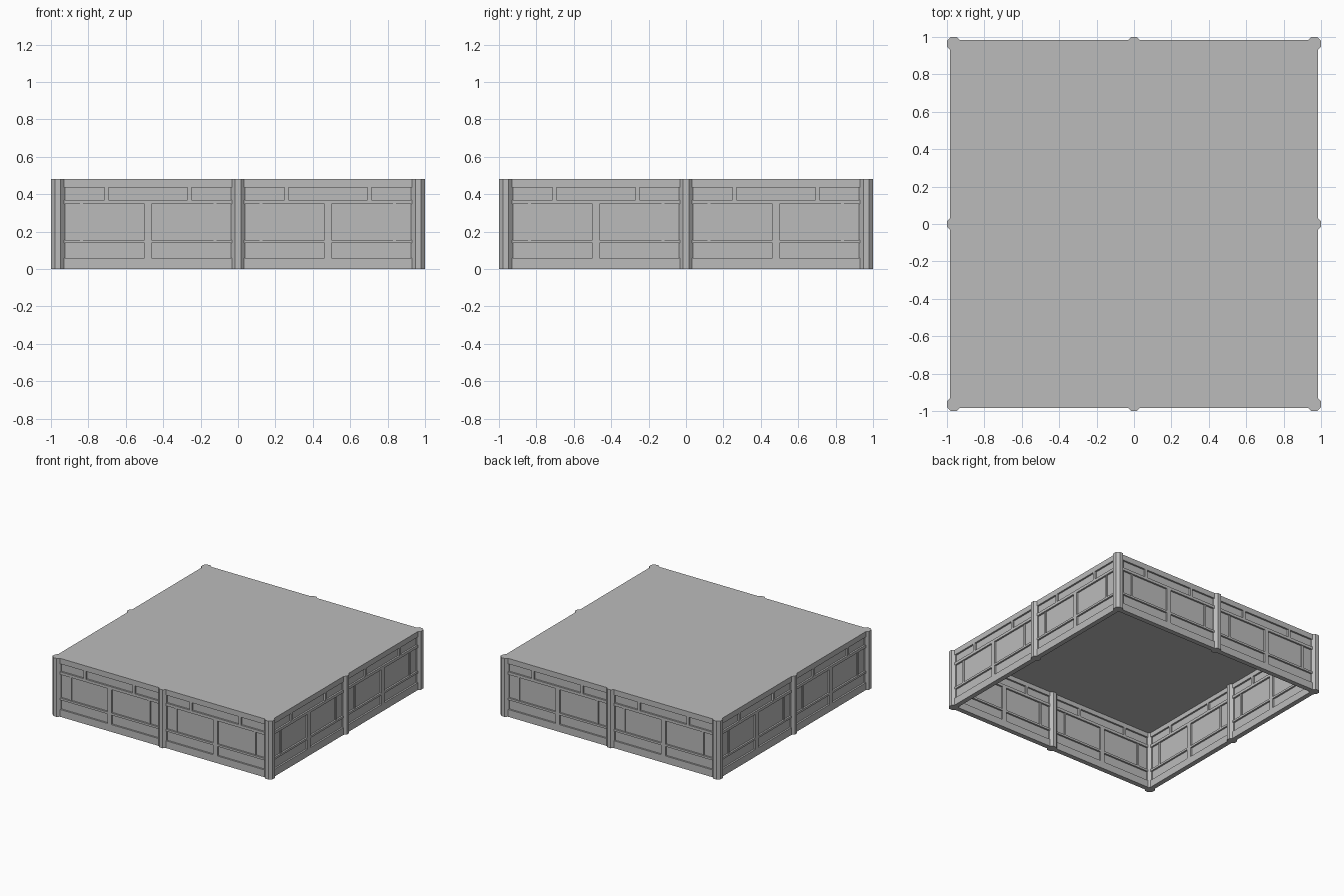
import bpy
import bmesh
from math import pi
from mathutils import Matrix

if "Cube" in bpy.data.objects:
    bpy.data.objects.remove(bpy.data.objects["Cube"], do_unlink=True)

HEIGHT = 0.48
EDGE = 0.963        # centre line of the walls and posts

grey = bpy.data.materials.new("plain grey")
grey.use_nodes = True
colour = (0.5, 0.5, 0.5, 1)
grey.diffuse_color = colour
grey.node_tree.nodes["Principled BSDF"].inputs["Base Color"].default_value = colour


def finish(name, bm):
    mesh = bpy.data.meshes.new(name)
    bm.to_mesh(mesh)
    bm.free()
    mesh.materials.append(grey)
    obj = bpy.data.objects.new(name, mesh)
    bpy.context.collection.objects.link(obj)
    return obj


def box(bm, x0, x1, z0, z1, depth):
    """Box centred on the wall line of the front side."""
    place = Matrix.Translation(((x0 + x1) / 2, -EDGE, (z0 + z1) / 2))
    size = Matrix.Diagonal((x1 - x0, depth, z1 - z0, 1))
    bmesh.ops.create_cube(bm, size=1, matrix=place @ size)


def mirrored_box(bm, x0, x1, z0, z1, depth):
    box(bm, x0, x1, z0, z1, depth)
    box(bm, -x1, -x0, z0, z1, depth)


def wall_frame():
    bm = bmesh.new()
    # Horizontal rails
    for z0, z1 in ((0, 0.06), (0.138, 0.155), (0.347, 0.37), (0.435, HEIGHT)):
        box(bm, -EDGE, EDGE, z0, z1, 0.04)
    # Broad centre stile of each bay, interrupted by the middle rail
    for z0, z1 in ((0.06, 0.138), (0.155, 0.347)):
        mirrored_box(bm, 0.462, 0.5, z0, z1, 0.04)
    # Short stiles of the top row
    for x in (0.26, 0.704):
        mirrored_box(bm, x - 0.011, x + 0.011, 0.37, 0.435, 0.04)
    return bm


def wall_panel():
    bm = bmesh.new()
    box(bm, -EDGE, EDGE, 0.03, 0.46, 0.012)
    # Slim battens on the panel
    for x in (0.122, 0.837):
        mirrored_box(bm, x - 0.008, x + 0.008, 0.155, 0.347, 0.028)
    return bm


# Four identical walls
for i, side in enumerate(("front", "left", "back", "right")):
    turn = Matrix.Rotation(i * pi / 2, 4, "Z")
    for part, build in (("frame", wall_frame), ("panel", wall_panel)):
        bm = build()
        bm.transform(turn)
        finish(f"{side}_wall_{part}", bm)

# Octagonal posts at the corners and the middle of each side
for x in (-EDGE, 0, EDGE):
    for y in (-EDGE, 0, EDGE):
        if x == 0 and y == 0:
            continue
        bm = bmesh.new()
        bmesh.ops.create_cone(
            bm, cap_ends=True, segments=8, radius1=0.04, radius2=0.04,
            depth=HEIGHT,
            matrix=Matrix.Translation((x, y, HEIGHT / 2)) @ Matrix.Rotation(pi / 8, 4, "Z"))
        finish("post", bm)

# Flat deck between the walls
bm = bmesh.new()
bmesh.ops.create_cube(
    bm, size=1,
    matrix=Matrix.Translation((0, 0, HEIGHT - 0.004)) @ Matrix.Diagonal((1.94, 1.94, 0.008, 1)))
finish("deck", bm)
